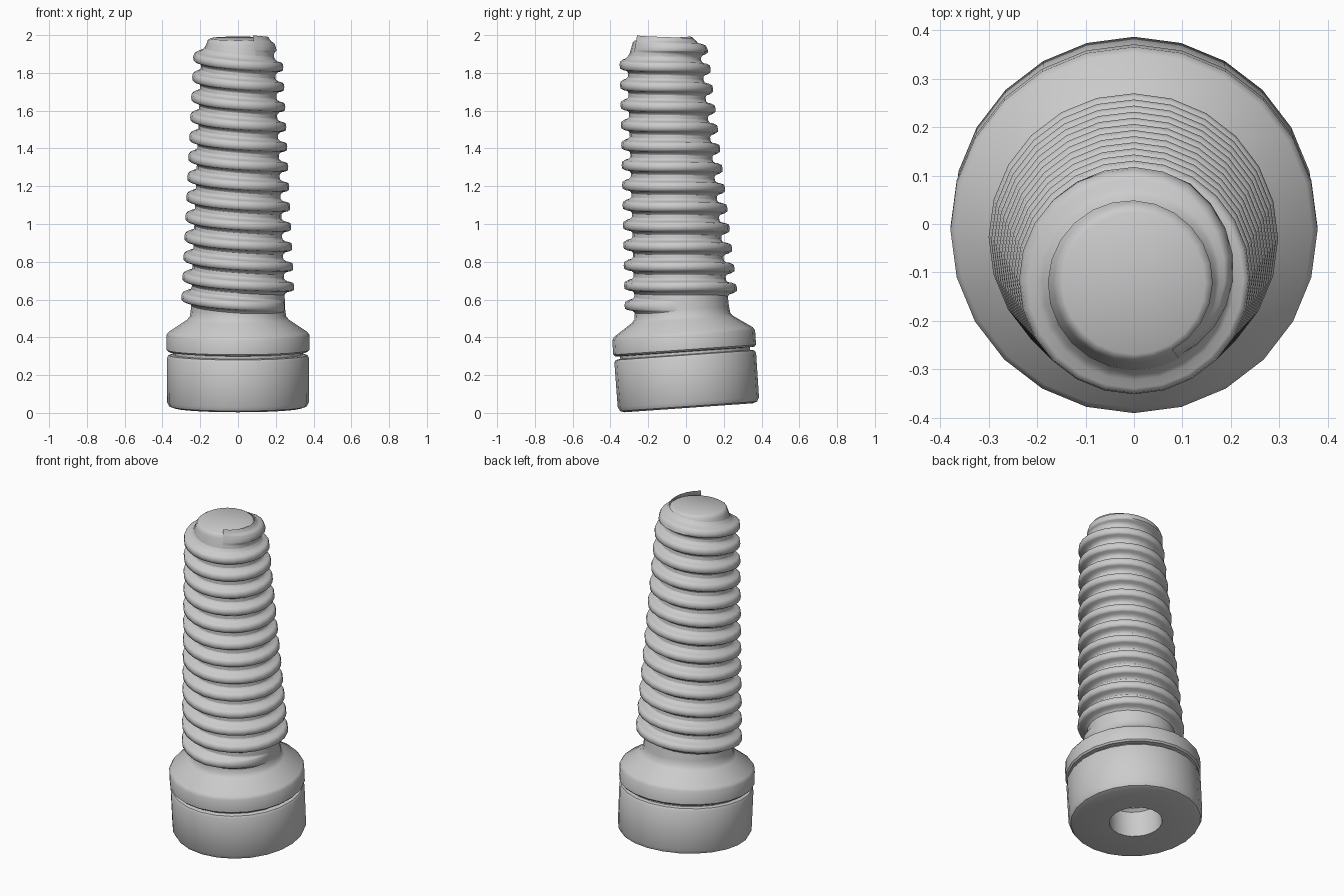
import bpy, bmesh
from math import cos, sin, pi, radians
from mathutils import Matrix

SIDES = 24
PITCH = 0.106
TILT = Matrix.Translation((0, 0.0145, 0.027)) @ Matrix.Rotation(radians(4), 4, 'X')

cube = bpy.data.objects.get("Cube")
if cube:
    bpy.data.objects.remove(cube)

metal = bpy.data.materials.new("grey_metal")
metal.use_nodes = True
metal.diffuse_color = (0.6, 0.6, 0.6, 1)
metal.node_tree.nodes["Principled BSDF"].inputs["Base Color"].default_value = (0.6, 0.6, 0.6, 1)


def finish(name, bm, angle):
    """Turn a bmesh into a tilted, shaded object."""
    bmesh.ops.remove_doubles(bm, verts=bm.verts, dist=0.0001)
    bmesh.ops.recalc_face_normals(bm, faces=bm.faces)
    mesh = bpy.data.meshes.new(name)
    bm.to_mesh(mesh)
    bm.free()
    mesh.transform(TILT)
    mesh.materials.append(metal)
    obj = bpy.data.objects.new(name, mesh)
    bpy.context.collection.objects.link(obj)
    bpy.ops.object.select_all(action='DESELECT')
    obj.select_set(True)
    bpy.context.view_layer.objects.active = obj
    bpy.ops.object.shade_smooth_by_angle(angle=radians(angle))


def lathe(name, profile):
    """Spin a (radius, height) profile about the axis."""
    bm = bmesh.new()
    verts = [bm.verts.new((r, 0, z)) for r, z in profile]
    edges = [bm.edges.new(pair) for pair in zip(verts, verts[1:])]
    bmesh.ops.spin(bm, geom=verts + edges, axis=(0, 0, 1), cent=(0, 0, 0),
                   angle=2 * pi, steps=SIDES, use_merge=True)
    finish(name, bm, 40)


# Bottom cap with a stepped bore
lathe("cap", [(0, 0.25), (0.13, 0.25), (0.13, 0.175), (0.148, 0.16), (0.148, 0),
              (0.34, 0), (0.364, 0.008), (0.375, 0.03), (0.376, 0.265),
              (0.368, 0.279), (0.345, 0.283), (0.345, 0.29), (0, 0.29)])

# Flared collar, tapered core and blunt tip
lathe("collar_and_core", [(0, 0.275), (0.345, 0.275), (0.345, 0.297), (0.37, 0.299),
                          (0.379, 0.308), (0.379, 0.385), (0.368, 0.402), (0.27, 0.468),
                          (0.255, 0.485), (0.25, 0.52), (0.197, 1.8), (0.19, 1.87),
                          (0.166, 1.935), (0.16, 1.952), (0.147, 1.96), (0, 1.96)])


# Helical thread: (offset along pitch, height fraction) section with soft roots
def thread():
    section = [(-0.5, -0.1), (-0.36, 0.06), (-0.27, 0.3), (-0.23, 0.7), (-0.17, 0.94),
               (0, 1), (0.17, 0.94), (0.23, 0.7), (0.27, 0.3), (0.36, 0.06), (0.5, -0.1)]
    bm = bmesh.new()
    steps = SIDES * 13 + 4
    previous = None
    for i in range(steps + 1):
        turn = i / SIDES
        angle = -turn * 2 * pi
        middle = 0.537 + turn * PITCH
        fade = min(1, i / 6, (steps - i) / 8)
        ring = []
        for offset, height in section:
            z = middle + offset * PITCH
            core = 0.25 - 0.0414 * (z - 0.52) - max(0, z - 1.87) * 0.25
            r = core + height * fade * (0.053 - 0.008 * (z - 0.6)) - 0.004 * (1 - fade)
            ring.append(bm.verts.new((r * cos(angle), r * sin(angle), z)))
        if previous:
            for j in range(len(ring) - 1):
                bm.faces.new((previous[j], previous[j + 1], ring[j + 1], ring[j]))
        previous = ring
    finish("screw_thread", bm, 60)


thread()
